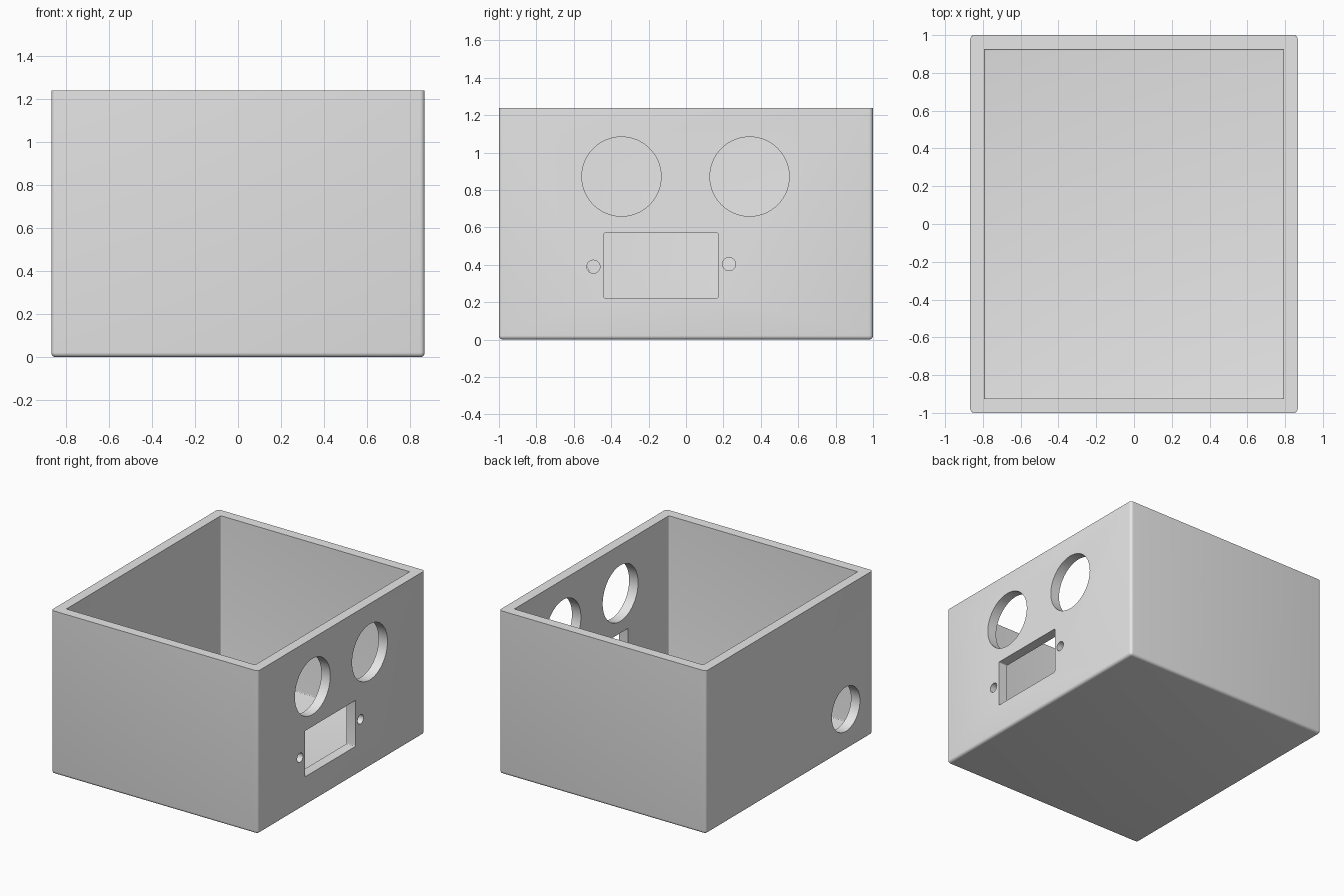
import bpy
import bmesh
import math
from mathutils import Matrix, Vector

if "Cube" in bpy.data.objects:
    bpy.data.objects.remove(bpy.data.objects["Cube"], do_unlink=True)

HALF_X, HALF_Y, HEIGHT = 0.867, 1.0, 1.238
WALL = 0.075

grey = bpy.data.materials.new("plain grey")
grey.use_nodes = True
grey.diffuse_color = (0.8, 0.8, 0.8, 1)
grey.node_tree.nodes["Principled BSDF"].inputs["Base Color"].default_value = (0.8, 0.8, 0.8, 1)


def add_object(name, bm):
    bmesh.ops.recalc_face_normals(bm, faces=bm.faces)
    mesh = bpy.data.meshes.new(name)
    bm.to_mesh(mesh)
    bm.free()
    obj = bpy.data.objects.new(name, mesh)
    mesh.materials.append(grey)
    bpy.context.collection.objects.link(obj)
    return obj


def rounded_box(name, low, high, radius, keep_sharp):
    """Box with rounded edges, except those picked out by keep_sharp."""
    low, high = Vector(low), Vector(high)
    bm = bmesh.new()
    bmesh.ops.create_cube(bm, size=1)
    for v in bm.verts:
        v.co = (low + high) / 2 + v.co * (high - low)
    edges = [e for e in bm.edges if not keep_sharp(e)]
    bmesh.ops.bevel(bm, geom=edges, offset=radius, segments=5,
                    profile=0.5, affect='EDGES')
    return add_object(name, bm)


def on_top(edge):
    return all(v.co.z > HEIGHT - 0.01 for v in edge.verts)


def not_along_x(edge):
    a, b = edge.verts
    return abs(a.co.x - b.co.x) < 0.01


def drill(name, side, y, z, radius):
    """Round cutter through the wall on the given x side."""
    bm = bmesh.new()
    bmesh.ops.create_cone(
        bm, cap_ends=True, segments=64, radius1=radius, radius2=radius, depth=0.3,
        matrix=Matrix.Translation((side * HALF_X, y, z)) @ Matrix.Rotation(math.pi / 2, 4, 'Y'))
    return add_object(name, bm)


# Outer body, rounded everywhere but the rim
box = rounded_box("open_box", (-HALF_X, -HALF_Y, 0), (HALF_X, HALF_Y, HEIGHT), 0.022, on_top)

# Cavity, wall openings and screw holes
cutters = [
    rounded_box("cavity_cutter", (-HALF_X + WALL, -HALF_Y + WALL, WALL),
                (HALF_X - WALL, HALF_Y - WALL, HEIGHT + 0.2), 0.006, on_top),
    rounded_box("socket_cutter", (HALF_X - 0.15, -0.438, 0.222),
                (HALF_X + 0.15, 0.171, 0.57), 0.006, not_along_x),
    drill("round_opening_front", 1, -0.345, 0.872, 0.212),
    drill("round_opening_back", 1, 0.34, 0.872, 0.212),
    drill("screw_hole_front", 1, -0.495, 0.39, 0.035),
    drill("screw_hole_back", 1, 0.23, 0.404, 0.035),
    drill("cable_hole", -1, -0.677, 0.31, 0.168),
]
for cutter in cutters:
    mod = box.modifiers.new(cutter.name, 'BOOLEAN')
    mod.operation = 'DIFFERENCE'
    mod.solver = 'EXACT'
    mod.object = cutter

# Bake the cuts and drop the cutters
bpy.context.view_layer.update()
baked = bpy.data.meshes.new_from_object(box.evaluated_get(bpy.context.evaluated_depsgraph_get()))
box.modifiers.clear()
box.data = baked
for cutter in cutters:
    bpy.data.objects.remove(cutter, do_unlink=True)

bpy.ops.object.select_all(action='DESELECT')
box.select_set(True)
bpy.context.view_layer.objects.active = box
bpy.ops.object.shade_smooth_by_angle(angle=math.radians(30))
